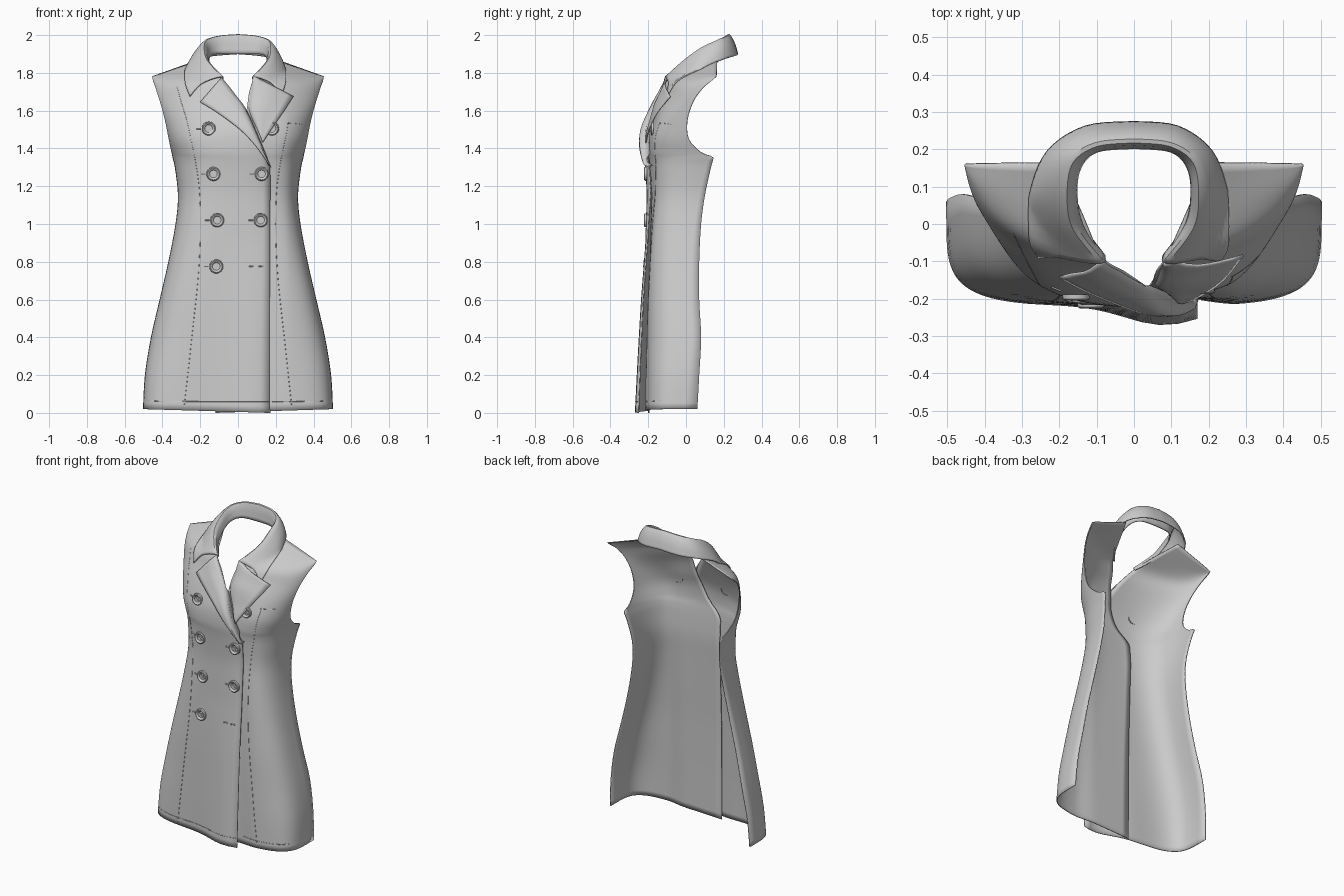
import bpy, bmesh, math
from mathutils import Vector
from mathutils.bvhtree import BVHTree

if "Cube" in bpy.data.objects:
    bpy.data.objects.remove(bpy.data.objects["Cube"])

cloth = bpy.data.materials.new("light_grey_cloth")
cloth.use_nodes = True
cloth.diffuse_color = (0.6, 0.6, 0.6, 1)
cloth.node_tree.nodes["Principled BSDF"].inputs["Base Color"].default_value = (0.6, 0.6, 0.6, 1)


def finish(obj, thickness=0.0, angle=40):
    """Give a part its colour, cloth thickness and smooth shading."""
    obj.data.materials.append(cloth)
    bpy.ops.object.select_all(action='DESELECT')
    obj.select_set(True)
    bpy.context.view_layer.objects.active = obj
    bpy.ops.object.shade_smooth_by_angle(angle=math.radians(angle))
    if thickness:
        mod = obj.modifiers.new("cloth_thickness", 'SOLIDIFY')
        mod.thickness = thickness
        mod.offset = 0
    return obj


def add_mesh(name, verts, faces, **options):
    mesh = bpy.data.meshes.new(name)
    mesh.from_pydata(verts, [], faces)
    obj = bpy.data.objects.new(name, mesh)
    bpy.context.collection.objects.link(obj)
    return finish(obj, **options)


def grid_faces(rows, columns):
    return [(r * columns + c, r * columns + c + 1, (r + 1) * columns + c + 1, (r + 1) * columns + c)
            for r in range(rows - 1) for c in range(columns - 1)]


def smooth_path(points, steps):
    """Resample a list of tuples with a Catmull-Rom spline."""
    result = []
    last = len(points) - 1
    for i in range(last):
        quad = [points[max(0, min(last, i + k))] for k in (-1, 0, 1, 2)]
        for j in range(steps):
            t = j / steps
            result.append(tuple(
                b + 0.5 * t * (c - a + t * (2 * a - 5 * b + 4 * c - d + t * (3 * (b - c) + d - a)))
                for a, b, c, d in zip(*quad)))
    return result + [tuple(points[-1])]


def clamp(value):
    return max(0, min(1, value))


# Body sections: outer height, half width, side y, y where the armhole cuts,
# inner height, front y, squareness, right panel edge, left panel edge
SECTIONS = [
    (.02, .5, .06, .06, 0, -.213, 4.8, -.17, -.12),
    (.2, .49, .07, .07, .2, -.213, 4.4, -.17, -.12),
    (.4, .458, .08, .08, .4, -.212, 4, -.17, -.12),
    (.6, .412, .07, .07, .6, -.21, 3.9, -.17, -.12),
    (.8, .366, .07, .07, .8, -.205, 3.7, -.17, -.12),
    (1, .328, .08, .08, 1, -.2, 3.4, -.17, -.12),
    (1.15, .315, .1, .1, 1.15, -.196, 3.1, -.17, -.12),
    (1.29, .33, .13, .13, 1.25, -.202, 2.9, -.17, -.12),
    (1.35, .343, .145, .145, 1.32, -.208, 2.8, -.165, -.11),
    (1.38, .35, .14, .08, 1.4, -.214, 2.8, -.13, -.03),
    (1.45, .37, .12, .015, 1.5, -.205, 2.8, -.09, .02),
    (1.55, .395, .1, .008, 1.6, -.17, 2.5, -.04, .045),
    (1.65, .425, .09, .04, 1.7, -.13, 1.9, .025, .06),
    (1.72, .44, .115, .09, 1.775, -.095, 1.75, .087, .087),
    (1.76, .447, .14, .138, 1.82, .01, 1.8, .135, .135),
    (1.78, .452, .16, .16, 1.87, .165, 2, .2, .2),
]
COLUMNS = 32


def panel(name, side):
    """Front panel running from its inner edge round to the side or armhole."""
    rows = smooth_path(SECTIONS, 4)
    verts = []
    for z_out, width, y_side, y_cut, z_in, y_front, power, edge_r, edge_l in rows:
        edge = edge_r if side < 0 else edge_l
        cut = clamp((y_cut - y_side) / (y_front - y_side)) if y_front < y_side else 0
        reach = width * (1 - cut ** power) ** (1 / power)
        bulge = (.01 + .045 * clamp(1 - z_in / .9)) * clamp((1.7 - z_in) / .2)
        for c in range(COLUMNS):
            s = 1 - (1 - c / (COLUMNS - 1)) ** 2.5
            x = edge + (reach - edge) * s
            f = min(1, abs(x) / width)
            y = y_side + (y_front - y_side) * (1 - f ** power) ** (1 / power)
            if side < 0:
                y -= bulge * math.exp(-((x + .08) / .15) ** 2)
            else:
                y += .016 * clamp((.26 - x) / .1) * clamp((1.65 - z_in) / .1)
            verts.append((side * x, y, z_in + (z_out - z_in) * s))
    faces = grid_faces(len(rows), COLUMNS)
    add_mesh(name, verts, faces, thickness=.006)
    return verts, faces


right_verts, right_faces = panel("right_front_panel", -1)
left_verts, left_faces = panel("left_front_panel", 1)
shift = len(right_verts)
surface = BVHTree.FromPolygons(
    right_verts + left_verts, right_faces + [tuple(i + shift for i in f) for f in left_faces])


def on_body(x, z, lift=0.0, fallback=True):
    """Point on the outside of the body at the given front position."""
    hit = surface.ray_cast(Vector((x, -1, z)), Vector((0, 1, 0)))[0]
    if hit is None:
        if not fallback:
            return None
        hit = surface.find_nearest(Vector((x, -.15, z)))[0]
    return Vector((x, hit.y - lift, z))


# Lapels, lofted from the fold line to the free edge
def lapel(name, fold, free, lift):
    verts = []
    columns = 8
    fold, free = smooth_path(fold, 5), smooth_path(free, 5)
    for a, b in zip(fold, free):
        for c in range(columns):
            t = c / (columns - 1)
            x, z = (a[k] + (b[k] - a[k]) * t for k in (0, 1))
            verts.append(on_body(x, z, .004 + lift * math.sin(math.pi * min(t, .6))))
    add_mesh(name, verts, grid_faces(len(fold), columns), thickness=.006)


lapel("right_lapel",
      [(-.087, 1.775), (-.02, 1.69), (.045, 1.6), (.12, 1.43), (.168, 1.31)],
      [(-.2, 1.645), (-.11, 1.59), (.01, 1.5), (.1, 1.405), (.172, 1.3)], .022)
lapel("left_lapel",
      [(.08, 1.785), (.065, 1.68), (.06, 1.6), (.11, 1.49)],
      [(.293, 1.675), (.245, 1.6), (.19, 1.52), (.13, 1.43)], .02)

# Collar: stand, fold, middle of the fall, and outer edge, from back to front
STAND = [(0, .205, 1.9), (.1, .195, 1.9), (.145, .15, 1.89), (.155, .08, 1.86), (.14, 0, 1.81), (.08, -.085, 1.76)]
FOLD = [(0, .22, 2), (.1, .21, 1.992), (.165, .165, 1.97), (.18, .08, 1.93), (.165, -.01, 1.865), (.09, -.105, 1.78)]
FALL = [(0, .252, 1.965), (.12, .24, 1.955), (.205, .185, 1.93), (.24, .09, 1.88), (.235, 0, 1.81), (.19, -.09, 1.745)]
OUTER = [(0, .272, 1.9), (.13, .26, 1.89), (.23, .195, 1.87), (.275, .09, 1.825), (.28, .01, 1.75), (.255, -.06, 1.675)]

rails = [smooth_path(r, 5) for r in (STAND, FOLD, FALL, OUTER)]
verts = []
count = len(rails[0])
for i in range(1 - count, count):
    ribs = smooth_path([r[abs(i)] for r in rails], 4)
    for k, (x, y, z) in enumerate(ribs):
        # The left wing is worn tighter to the neck
        x = -x if i < 0 else x * (1 - .1 * k / (len(ribs) - 1))
        body = on_body(x, z, .01, fallback=False)
        if body is not None and k > 4 and y < .14:
            y = min(y, body.y)
        verts.append((x, y, z))
add_mesh("collar", verts, grid_faces(2 * count - 1, len(ribs)), thickness=.008)


# Stitching and seam lines
def seam(name, points, radius=.0018):
    curve = bpy.data.curves.new(name, 'CURVE')
    curve.dimensions = '3D'
    curve.bevel_depth = radius
    curve.bevel_resolution = 1
    path = [on_body(x, z, .003) for x, z in smooth_path(points, 8)]
    spline = curve.splines.new('POLY')
    spline.points.add(len(path) - 1)
    for point, p in zip(spline.points, path):
        point.co = (*p, 1)
    obj = bpy.data.objects.new(name, curve)
    bpy.context.collection.objects.link(obj)
    curve.materials.append(cloth)


princess = [(.26, 1.5), (.205, 1.18), (.205, .8), (.25, .35), (.285, .03)]
seam("left_princess_seam", [(.262, 1.535)] + princess)
seam("right_princess_seam", [(-.345, 1.81), (-.305, 1.66)] + [(-x, z) for x, z in princess])
seam("chest_pocket_edge", [(.262, 1.535), (.32, 1.53), (.375, 1.518)])
seam("left_hem_stitch", [(.18, .06), (.3, .06), (.42, .062), (.48, .065)])
seam("right_hem_stitch", [(.165, .06), (0, .06), (-.2, .06), (-.4, .062), (-.48, .065)])


# Buttons with a raised rim, a cross of thread and a buttonhole
def button(name, x, z):
    bm = bmesh.new()
    profile = [(.02, .006), (.025, .012), (.031, .015), (.036, .011), (.037, 0)]
    sides = 24
    rings = [[bm.verts.new((r * math.cos(a), -h, r * math.sin(a)))
              for a in (2 * math.pi * k / sides for k in range(sides))] for r, h in profile]
    bm.faces.new(rings[0])
    for low, high in zip(rings, rings[1:]):
        for k in range(sides):
            n = (k + 1) % sides
            bm.faces.new((low[k], low[n], high[n], high[k]))
    for turn in (1, -1):
        thread = bmesh.ops.create_cube(bm, size=1)["verts"]
        for v in thread:
            a, b = v.co.x * .034, v.co.z * .007
            v.co = ((a - b) * .7, v.co.y * .008 - .007, (a + b) * .7 * turn)
    bmesh.ops.recalc_face_normals(bm, faces=bm.faces)
    mesh = bpy.data.meshes.new(name)
    bm.to_mesh(mesh)
    bm.free()
    obj = bpy.data.objects.new(name, mesh)
    bpy.context.collection.objects.link(obj)
    obj.location = on_body(x, z, .003)
    finish(obj, angle=30)


rows = [(-.155, .18, 1.505), (-.13, .125, 1.265), (-.11, .12, 1.02), (-.115, None, .775)]
for i, (x_right, x_left, z) in enumerate(rows):
    for label, x in (("right", x_right), ("left", x_left)):
        if x is not None:
            button(f"{label}_button_{i + 1}", x, z)
            seam(f"{label}_buttonhole_{i + 1}", [(x - .065, z), (x - .04, z)], .004)
for x in (.055, .105):
    seam("empty_buttonhole", [(x, .775), (x + .03, .778)], .004)
